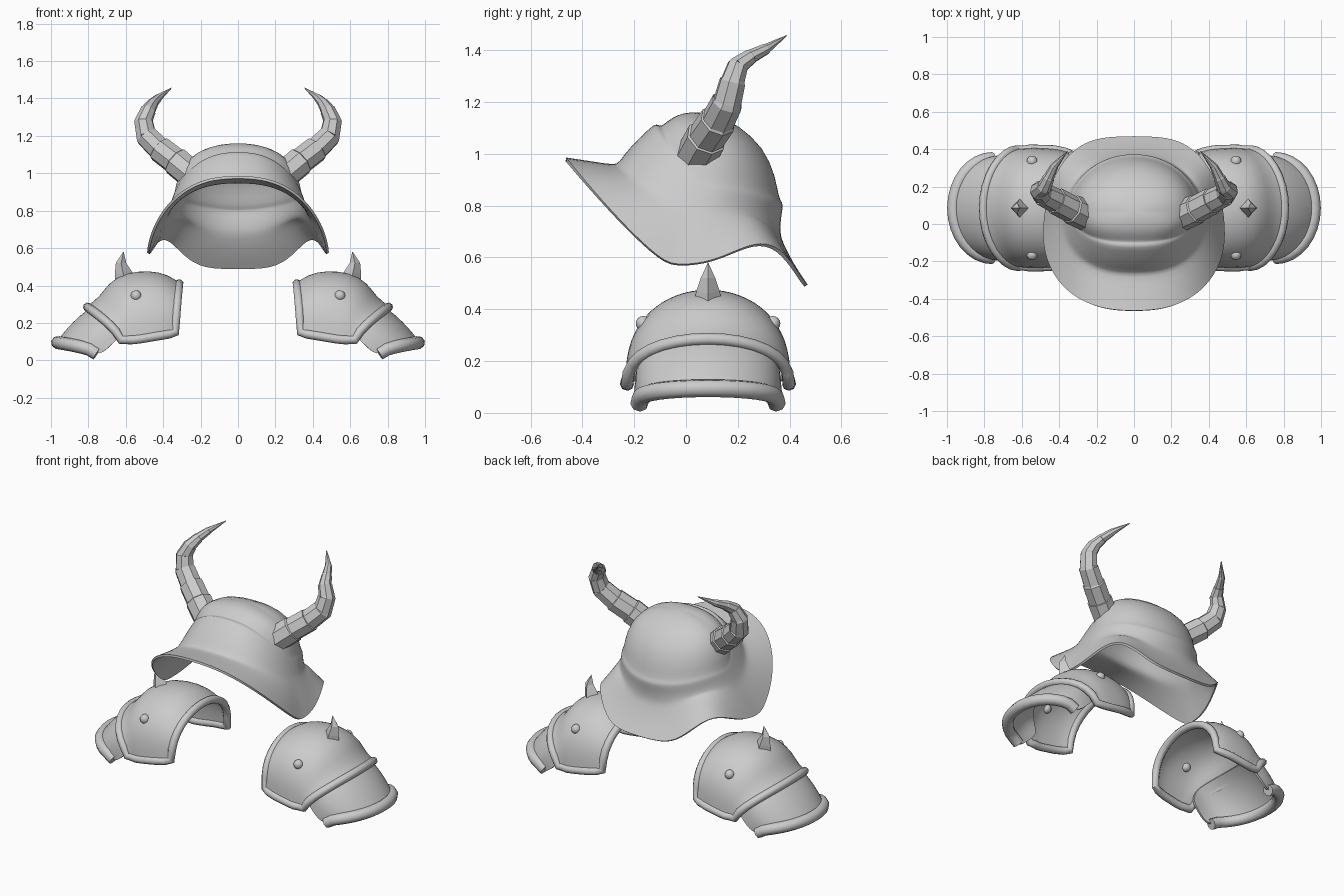
import bpy, math
from mathutils import Vector

cube = bpy.data.objects.get("Cube")
if cube:
    bpy.data.objects.remove(cube)


def material(name, rgb):
    m = bpy.data.materials.new(name)
    m.use_nodes = True
    m.diffuse_color = (*rgb, 1)
    m.node_tree.nodes["Principled BSDF"].inputs["Base Color"].default_value = (*rgb, 1)
    return m


STEEL = material("plain grey", (0.6, 0.6, 0.6))


def finish(temp, name, smooth=35):
    """Bake curves and modifiers to a mesh object, then set its shading."""
    dg = bpy.context.evaluated_depsgraph_get()
    mesh = bpy.data.meshes.new_from_object(temp.evaluated_get(dg))
    bpy.data.objects.remove(temp)
    mesh.materials.clear()
    mesh.materials.append(STEEL)
    if smooth:
        mesh.shade_smooth()
        mesh.set_sharp_from_angle(angle=math.radians(smooth))
    else:
        mesh.shade_flat()
    obj = bpy.data.objects.new(name, mesh)
    bpy.context.collection.objects.link(obj)
    return obj


def shell(name, rows, wrap=False, thick=0.014):
    """Skin rows of points into a smooth sheet of even thickness."""
    n, verts, faces = len(rows[0]), [p for r in rows for p in r], []
    for i in range(len(rows) - 1):
        for j in range(n if wrap else n - 1):
            k = (j + 1) % n
            faces.append((i * n + j, i * n + k, (i + 1) * n + k, (i + 1) * n + j))
    if wrap:
        faces.append([(len(rows) - 1) * n + j for j in range(n)])
    mesh = bpy.data.meshes.new(name)
    mesh.from_pydata(verts, [], faces)
    obj = bpy.data.objects.new(name + "_cage", mesh)
    bpy.context.collection.objects.link(obj)
    sub = obj.modifiers.new("round", "SUBSURF")
    sub.levels = sub.render_levels = 1
    sol = obj.modifiers.new("thickness", "SOLIDIFY")
    sol.thickness, sol.offset = thick, 0
    return finish(obj, name)


def tube(name, path, radii, res=2, closed=False, smooth=50):
    curve = bpy.data.curves.new(name, "CURVE")
    curve.dimensions = "3D"
    curve.bevel_depth, curve.bevel_resolution = 1, res
    curve.use_fill_caps = True
    sp = curve.splines.new("POLY")
    sp.points.add(len(path) - 1)
    for pt, co, r in zip(sp.points, path, radii):
        pt.co, pt.radius = (*co, 1), r
    sp.use_cyclic_u = closed
    obj = bpy.data.objects.new(name + "_path", curve)
    bpy.context.collection.objects.link(obj)
    return finish(obj, name, smooth)


# Helmet: each ring is half width, y at side/front/back, z at front/side/back
RINGS = [
    (.48, -.06, -.465, .465, .98, .57, .49),
    (.435, -.02, -.36, .41, .964, .67, .57),
    (.39, .02, -.275, .365, .95, .75, .66),
    (.375, .03, -.255, .358, .96, .78, .69),
    (.36, .045, -.215, .358, 1.02, .82, .74),
    (.345, .07, -.13, .368, 1.10, .86, .795),
    (.342, .07, -.115, .366, 1.11, .87, .81),
    (.332, .07, -.10, .352, 1.10, .89, .825),
    (.32, .07, -.085, .34, 1.105, .97, .91),
    (.275, .07, -.05, .295, 1.135, 1.06, 1.02),
    (.19, .07, -.01, .20, 1.15, 1.12, 1.105),
    (.07, .07, .04, .11, 1.155, 1.15, 1.145),
]


def helmet_ring(k, ring, count=48):
    w, ys, yf, yb, zf, zs, zb = ring
    lift = max(0, .12 - .035 * k)      # rise of the brim ahead of the neck guard
    bow = min(1.57, 1.2 + .08 * k)     # sweep of the brim up to its front tip
    pts = []
    for i in range(count):
        a = math.tau * i / count
        s, c = math.sin(a), math.cos(a)
        square = .82 if c < 0 else min(1, .62 + .08 * k)
        x = math.copysign(abs(s) ** square, s) * w
        if c < 0:
            y, z = ys + (ys - yf) * c, zs + (zf - zs) * abs(c) ** bow
        else:
            y = ys + (yb - ys) * c
            z = zs + (zb - zs) * c * c + lift * abs(2 * s * c) ** 3
        pts.append((x, y, z))
    return pts


shell("helmet", [helmet_ring(k, r) for k, r in enumerate(RINGS)], wrap=True)

# Horn joints: x, y, z, radius
HORN = [(.24, .035, .985, .085), (.335, .08, 1.065, .078), (.42, .125, 1.13, .07),
        (.49, .16, 1.2, .06), (.505, .18, 1.28, .05), (.478, .2, 1.34, .04),
        (.455, .25, 1.375, .03), (.425, .31, 1.405, .021), (.355, .39, 1.457, .002)]

# Shoulder plate columns: crown x, crown z, end x, end z, half depth
UPPER = [(.315, .41, .335, .15, .285), (.38, .455, .37, .14, .30), (.47, .475, .43, .13, .312),
         (.60, .465, .52, .115, .315), (.69, .41, .56, .11, .315), (.735, .335, .59, .11, .31),
         (.805, .285, .625, .11, .312)]
LOWER = [(.73, .31, .61, .15, .27), (.80, .27, .65, .11, .275), (.88, .20, .69, .07, .28),
         (.94, .13, .725, .04, .275), (.965, .095, .755, .035, .265)]
MID_Y = .085


def arch(col, side, xpower, zpower, count=17):
    xa, za, xe, ze, depth = col
    pts = []
    for i in range(count):
        a = math.pi * (i / (count - 1) - .5)
        f = max(0, math.cos(a))
        x = xe + (xa - xe) * f ** xpower
        pts.append((side * x, MID_Y + depth * math.sin(a), ze + (za - ze) * f ** zpower))
    return pts


def stud(name, loc):
    bpy.ops.mesh.primitive_uv_sphere_add(segments=12, ring_count=8, radius=.029, location=loc)
    obj = bpy.context.object
    obj.name = name
    obj.data.materials.append(STEEL)
    obj.data.shade_smooth()


for side, word in ((1, "left"), (-1, "right")):
    # Faceted horn with a small step at each joint
    path, radii = [], []
    for (*p, r), (*q, t) in zip(HORN, HORN[1:]):
        p, q = Vector(p), Vector(q)
        for f, rad in ((.02, r * .94), (.98, t * 1.04)):
            v = p.lerp(q, f)
            path.append((side * v.x, v.y, v.z))
            radii.append(rad)
    tube(word + "_horn", path, radii, res=2, smooth=0)

    # Upper shoulder plate with a rolled border all round
    rows = [arch(c, side, 1.1, .8) for c in UPPER]
    shell(word + "_upper_plate", rows)
    border = rows[0] + [r[-1] for r in rows[1:-1]] + rows[-1][::-1] + [r[0] for r in rows[-2:0:-1]]
    tube(word + "_upper_rim", border, [.024] * len(border), closed=True)

    # Lower shoulder plate with a rolled outer edge
    rows = [arch(c, side, 1, .55) for c in LOWER]
    shell(word + "_lower_plate", rows)
    tube(word + "_lower_rim", rows[-1], [.035] * len(rows[-1]))

    # Studs and spike
    for y, end in ((-.165, "front"), (.335, "back")):
        stud(f"{word}_{end}_stud", (side * .545, y, .345))
    spike = [(side * .60, MID_Y, .41), (side * .615, MID_Y, .47), (side * .625, MID_Y, .52), (side * .612, MID_Y, .58)]
    tube(word + "_spike", spike, [.06, .045, .028, .001], res=0, smooth=0)
